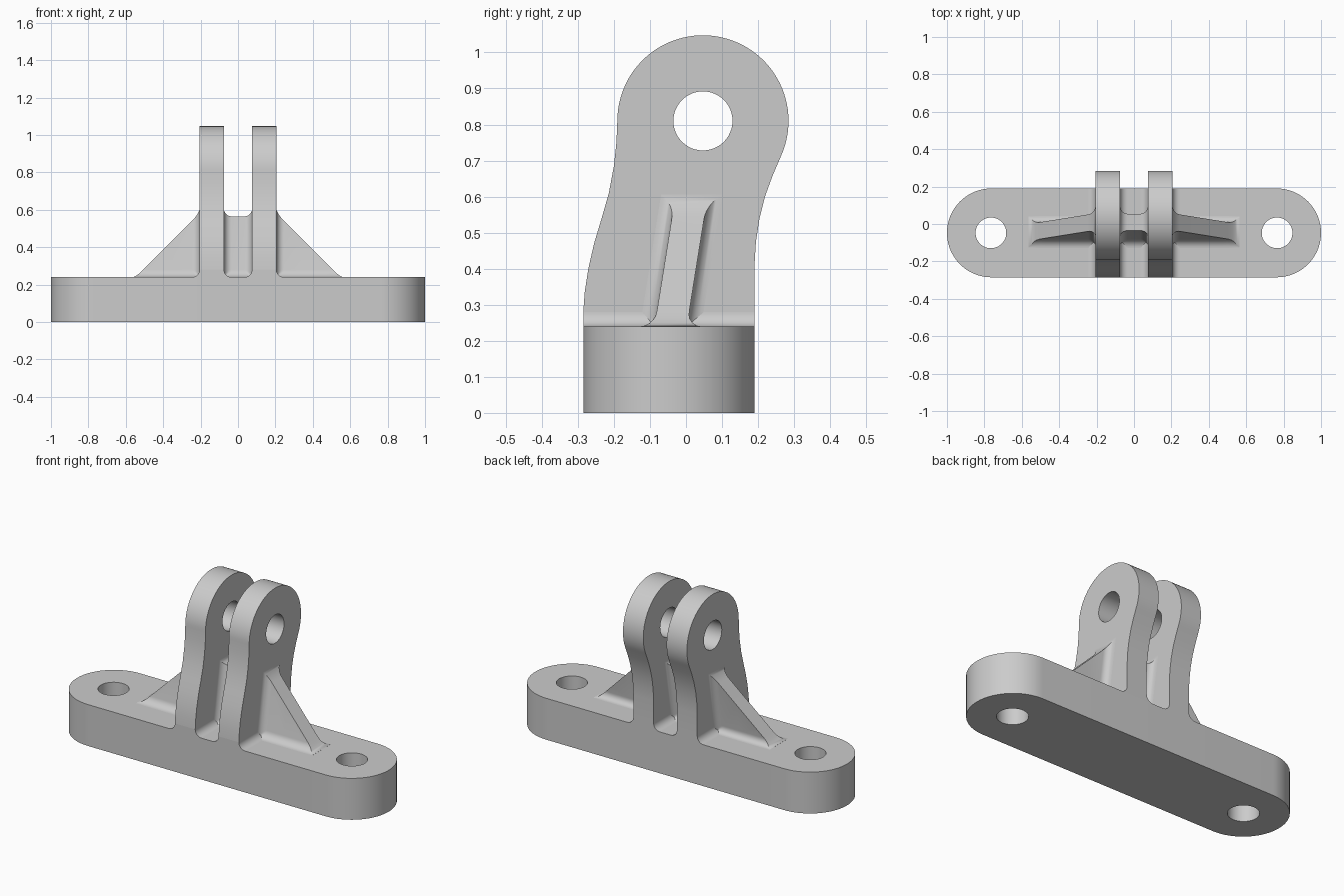
import bpy
import bmesh
from math import pi, cos, sin, sqrt, radians

cube = bpy.data.objects.get("Cube")
if cube:
    bpy.data.objects.remove(cube, do_unlink=True)

GREY = (0.6, 0.6, 0.6, 1.0)
metal = bpy.data.materials.new("plain grey")
metal.use_nodes = True
metal.diffuse_color = GREY
metal.node_tree.nodes["Principled BSDF"].inputs["Base Color"].default_value = GREY

MID_Y = -0.0475      # centre line of the base
HALF_Y = 0.2375      # half depth of the base, also the end radius
TOP = 0.24           # top of the base
INNER, OUTER = 0.075, 0.205   # inner and outer faces of the lugs
R = 0.04             # fillet radius
HOLE = 0.082


def arc(cx, cy, r, a0, a1, n):
    """Points along an arc, angles in degrees."""
    steps = [radians(a0 + (a1 - a0) * i / n) for i in range(n + 1)]
    return [(cx + r * cos(a), cy + r * sin(a)) for a in steps]


def finish(ob):
    """Clean the mesh, give it the material and smooth its curves."""
    bm = bmesh.new()
    bm.from_mesh(ob.data)
    bmesh.ops.remove_doubles(bm, verts=bm.verts, dist=0.00005)
    bmesh.ops.recalc_face_normals(bm, faces=bm.faces)
    bm.to_mesh(ob.data)
    bm.free()
    ob.data.materials.clear()
    ob.data.materials.append(metal)
    bpy.ops.object.select_all(action='DESELECT')
    ob.select_set(True)
    bpy.context.view_layer.objects.active = ob
    bpy.ops.object.shade_smooth_by_angle(angle=radians(35))


def plate(name, loops, depth, location, rotation=(0, 0, 0)):
    """Extrude an outline, with any further loops cut as holes."""
    curve = bpy.data.curves.new(name, 'CURVE')
    curve.dimensions = '2D'
    curve.fill_mode = 'BOTH'
    curve.extrude = depth / 2
    for loop in loops:
        spline = curve.splines.new('POLY')
        spline.points.add(len(loop) - 1)
        for point, (u, v) in zip(spline.points, loop):
            point.co = (u, v, 0, 1)
        spline.use_cyclic_u = True
    ob = bpy.data.objects.new(name, curve)
    bpy.context.collection.objects.link(ob)
    ob.location = location
    ob.rotation_euler = rotation
    bpy.ops.object.select_all(action='DESELECT')
    ob.select_set(True)
    bpy.context.view_layer.objects.active = ob
    bpy.ops.object.convert(target='MESH')
    finish(bpy.context.view_layer.objects.active)


def flare(d):
    """Extra width of a fillet at distance d from the face it meets."""
    return R - sqrt(R * R - (R - d) ** 2) if d < R else 0.0


def leaning_web(name, stations):
    """Loft a leaning web through (x, height, distance to lug) stations."""
    bm = bmesh.new()
    rings = []
    for x, top, gap in stations:
        height = max(top - TOP, 0.0005)
        foot = min(R, height)
        rises = [foot * (1 - cos(k / 8 * pi / 2)) for k in range(9)]
        rises.append(height)
        sides = ([], [])
        for rise in rises:
            half = 0.045 + max(flare(rise), flare(gap))
            centre = MID_Y + 0.005 + 0.16 * rise
            for side, sign in zip(sides, (1, -1)):
                side.append(bm.verts.new((x, centre + sign * half, TOP + rise)))
        rings.append(sides[0] + sides[1][::-1])
    for a, b in zip(rings, rings[1:]):
        for i in range(len(a)):
            j = (i + 1) % len(a)
            bm.faces.new((a[i], a[j], b[j], b[i]))
    bm.faces.new(rings[0])
    bm.faces.new(rings[-1])
    mesh = bpy.data.meshes.new(name)
    bm.to_mesh(mesh)
    bm.free()
    ob = bpy.data.objects.new(name, mesh)
    bpy.context.collection.objects.link(ob)
    finish(ob)


# Base: rounded bar with a screw hole near each end
END = 1 - HALF_Y
bar = arc(END, 0, HALF_Y, -90, 90, 40) + arc(-END, 0, HALF_Y, 90, 270, 40)
screw_holes = [arc(s * 0.765, 0, HOLE, 0, 352.5, 47) for s in (-1, 1)]
plate("base", [bar] + screw_holes, TOP, (0, MID_Y, TOP / 2))

# Lug outline: round eye on a waisted neck, in (y, z)
EYE_Y, EYE_Z = 0.047, 0.81
back = [(0.19, TOP + R), (0.19, 0.41), (0.194, 0.475), (0.204, 0.54),
        (0.219, 0.6), (0.239, 0.655)]
front = [(-0.193, 0.75), (-0.2, 0.685), (-0.214, 0.61), (-0.234, 0.54),
         (-0.255, 0.47), (-0.271, 0.4), (-0.281, 0.335), (-0.285, TOP + R)]
lug = back + arc(EYE_Y, EYE_Z, HALF_Y, -25, 180, 56) + front
pin_hole = arc(EYE_Y, EYE_Z, HOLE, 0, 352.5, 47)

# Foot outline: the lug flaring into the base, in (x, z)
half_lug = (OUTER - INNER) / 2
foot = (arc(half_lug + R, TOP + R, R, 270, 180, 10)
        + arc(-half_lug - R, TOP + R, R, 0, -90, 10))

for side, word in ((1, "left"), (-1, "right")):
    x = side * (INNER + OUTER) / 2
    plate(word + "_lug", [lug, pin_hole], OUTER - INNER, (x, 0, 0),
          (pi / 2, 0, pi / 2))
    plate(word + "_lug_foot", [foot], 2 * HALF_Y, (x, MID_Y, 0),
          (pi / 2, 0, 0))

    # Sloping rib from the lug down to the base
    slope = []
    for d in [R * (1 - cos(k / 8 * pi / 2)) for k in range(9)]:
        slope.append((OUTER + d, 0.787 - OUTER - d + 0.6 * flare(d)))
    slope += [(0.35, 0.437), (0.47, 0.317), (0.5, 0.287), (0.515, 0.272),
              (0.527, 0.261), (0.54, 0.25), (0.552, 0.243), (0.565, TOP)]
    leaning_web(word + "_rib", [(side * px, pz, px - OUTER) for px, pz in slope])

# Web joining the two lugs
gaps = [R * (1 - cos(k / 8 * pi / 2)) for k in range(9)]
across = [(-INNER + g, g) for g in gaps] + [(INNER - g, g) for g in gaps[::-1]]
leaning_web("middle_web", [(px, 0.565 + flare(g), g) for px, g in across])
